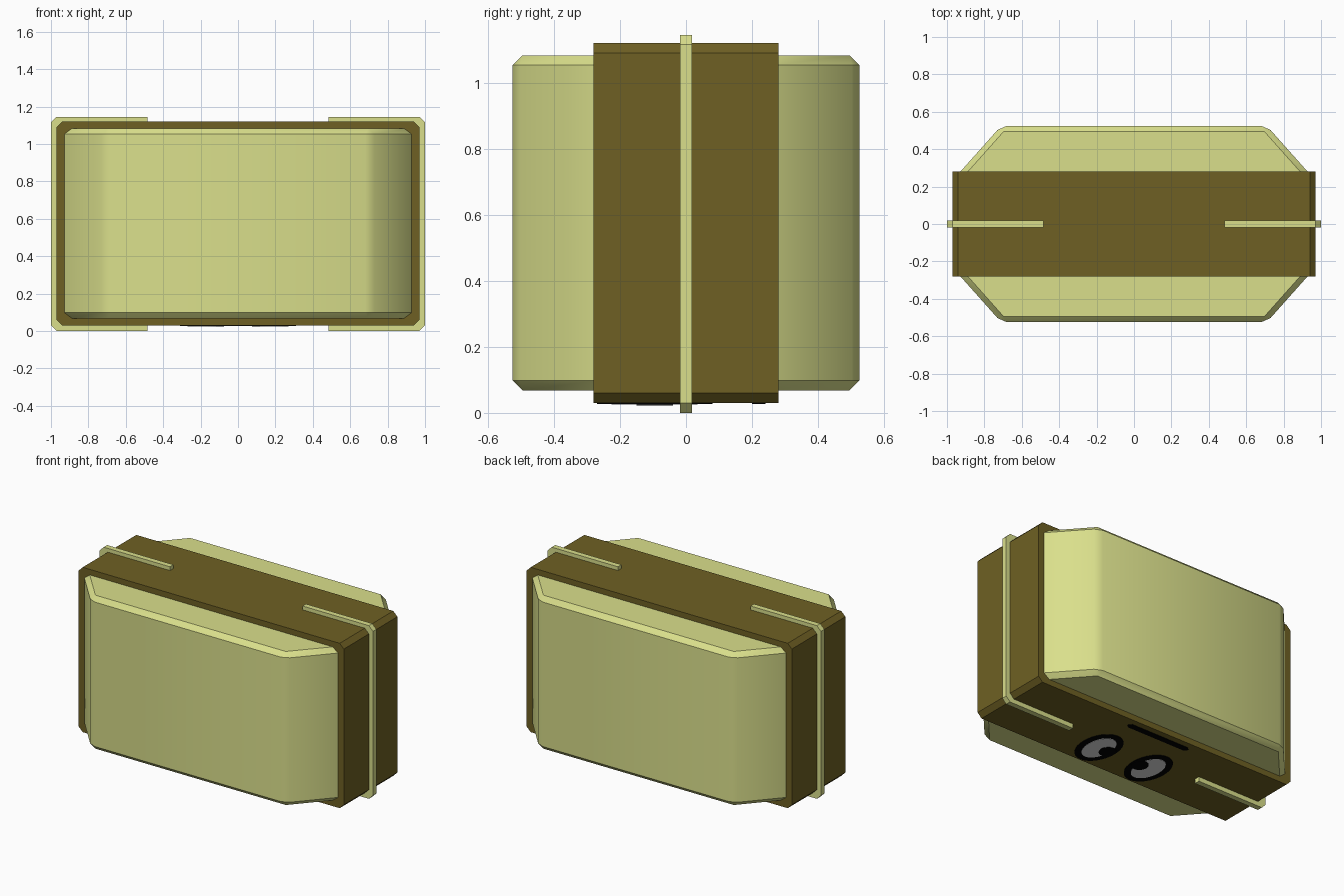
import bpy
import bmesh
import math

cube = bpy.data.objects.get("Cube")
if cube:
    bpy.data.objects.remove(cube, do_unlink=True)


def material(name, r, g, b):
    m = bpy.data.materials.new(name)
    m.use_nodes = True
    m.diffuse_color = (r, g, b, 1)
    m.node_tree.nodes["Principled BSDF"].inputs["Base Color"].default_value = (r, g, b, 1)
    return m


CREAM = material("pale_olive", 0.70, 0.74, 0.26)
BROWN = material("dark_brown", 0.158, 0.118, 0.017)
WHITE = material("eye_white", 0.74, 0.74, 0.74)
BLACK = material("black", 0.0, 0.0, 0.0)


def prism(name, outline, axis, low, high, mat, bevel=0.0, which=None, smooth=False):
    """Extrude a 2D outline along y or z, then chamfer the chosen edges."""
    def place(p, d):
        return (p[0], d, p[1]) if axis == "y" else (p[0], p[1], d)

    bm = bmesh.new()
    face = bm.faces.new([bm.verts.new(place(p, low)) for p in outline])
    ext = bmesh.ops.extrude_face_region(bm, geom=[face])
    shift = (0, high - low, 0) if axis == "y" else (0, 0, high - low)
    bmesh.ops.translate(bm, vec=shift, verts=[v for v in ext["geom"] if isinstance(v, bmesh.types.BMVert)])
    bmesh.ops.recalc_face_normals(bm, faces=bm.faces)
    if bevel:
        edges = [e for e in bm.edges if which is None or which(e)]
        bmesh.ops.bevel(bm, geom=edges, offset=bevel, segments=1, affect="EDGES", profile=0.5)
        bmesh.ops.recalc_face_normals(bm, faces=bm.faces)
    mesh = bpy.data.meshes.new(name)
    bm.to_mesh(mesh)
    bm.free()
    mesh.materials.append(mat)
    obj = bpy.data.objects.new(name, mesh)
    bpy.context.collection.objects.link(obj)
    if smooth:
        bpy.ops.object.select_all(action="DESELECT")
        obj.select_set(True)
        bpy.context.view_layer.objects.active = obj
        bpy.ops.object.shade_smooth_by_angle(angle=math.radians(30))
    return obj


def ellipse(cx, cy, rx, ry, n=32):
    return [(cx + rx * math.cos(i * math.tau / n), cy + ry * math.sin(i * math.tau / n)) for i in range(n)]


def chamfered_box(x, low, high, c):
    return [(x - c, low), (x, low + c), (x, high - c), (x - c, high),
            (c - x, high), (-x, high - c), (-x, low + c), (c - x, low)]


# Tapered shell, bulging to the front and back
half = [(0.955, -0.25), (0.955, 0.25), (0.71, 0.525)]
shell = half + [(-x, y) for x, y in reversed(half)] + [(-0.71, -0.525), (0.71, -0.525)]
prism("body_shell", shell, "z", 0.068, 1.083, CREAM, bevel=0.03, smooth=True)

# Dark band around the middle
prism("middle_band", chamfered_box(0.97, 0.03, 1.12, 0.03), "y", -0.28, 0.28, BROWN)

# Raised C-shaped ridges wrapping both ends
LOW, HIGH, C, INNER = 0.0, 1.145, 0.03, 0.485
for side, label in ((1, "left"), (-1, "right")):
    ridge = [(INNER, LOW), (1 - C, LOW), (1, LOW + C), (1, HIGH - C), (1 - C, HIGH), (INNER, HIGH),
             (INNER, HIGH - 0.05), (0.94, HIGH - 0.05), (0.94, LOW + 0.05), (INNER, LOW + 0.05)]
    prism(label + "_ridge", [(side * x, z) for x, z in ridge], "y", -0.018, 0.018, CREAM)

# Face on the underside: eyes and a mouth as thin plates
BASE = 0.031
for side, label in ((1, "left"), (-1, "right")):
    x, y = side * 0.19, -0.095
    prism(label + "_eye_rim", ellipse(x, y, 0.12, 0.175), "z", BASE - 0.004, BASE, BLACK)
    prism(label + "_eye_white", ellipse(x, y, 0.08, 0.13), "z", BASE - 0.006, BASE, WHITE)
    prism(label + "_pupil", ellipse(x - side * 0.065, y, 0.05, 0.055), "z", BASE - 0.008, BASE, BLACK)

mouth = [(-0.23, 0.2), (0.23, 0.2), (0.23, 0.24), (-0.23, 0.24)]
prism("mouth", mouth, "z", BASE - 0.004, BASE, BLACK, bevel=0.015,
      which=lambda e: abs(e.verts[0].co.z - e.verts[1].co.z) > 0.001)
